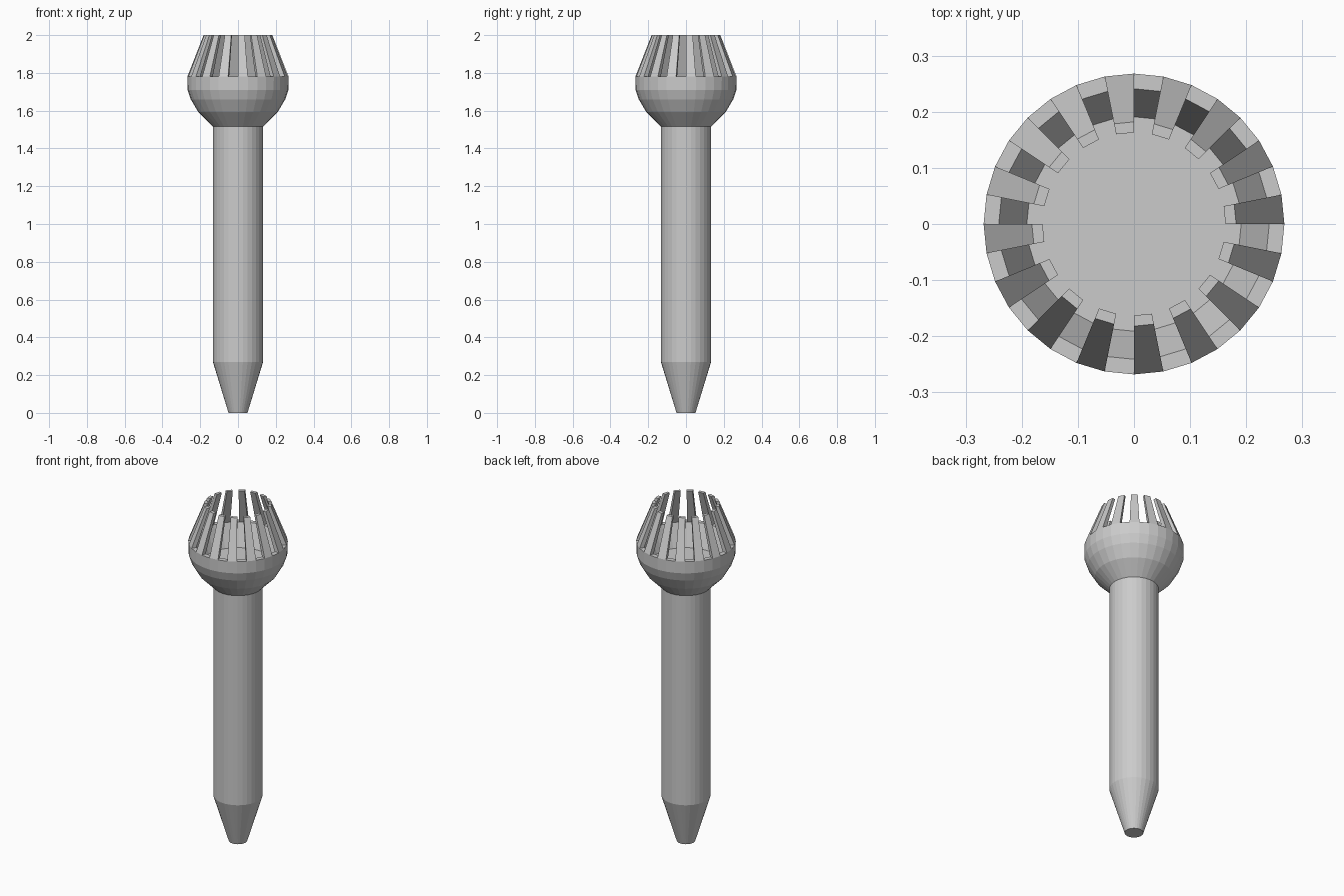
import bpy, bmesh
from math import cos, sin, tau

if "Cube" in bpy.data.objects:
    bpy.data.objects.remove(bpy.data.objects["Cube"])

SIDES = 32


def ring_point(r, z, i):
    a = tau * i / SIDES
    return (r * cos(a), r * sin(a), z)


def finish(bm, name):
    bmesh.ops.recalc_face_normals(bm, faces=bm.faces)
    mesh = bpy.data.meshes.new(name)
    bm.to_mesh(mesh)
    bm.free()
    obj = bpy.data.objects.new(name, mesh)
    bpy.context.collection.objects.link(obj)
    return obj


def lathe(name, profile):
    bm = bmesh.new()
    rings = [[bm.verts.new(ring_point(r, z, i)) for i in range(SIDES)]
             for r, z in profile]
    for low, high in zip(rings, rings[1:]):
        for i in range(SIDES):
            j = (i + 1) % SIDES
            bm.faces.new((low[i], low[j], high[j], high[i]))
    bm.faces.new(rings[0])
    bm.faces.new(rings[-1])
    return finish(bm, name)


# Tapered foot and straight shaft
lathe("shaft", [(0.05, 0), (0.133, 0.27), (0.133, 1.53)])

# Rounded cup with a sunken floor
lathe("cup", [(0.133, 1.515), (0.158, 1.54), (0.21, 1.592), (0.25, 1.66),
              (0.267, 1.71), (0.268, 1.78), (0.241, 1.78), (0.191, 1.65)])

# Crown of inward-leaning prongs on every second side
section = [(0.268, 1.78), (0.182, 2.0), (0.163, 2.0), (0.241, 1.78)]
bm = bmesh.new()
for i in range(0, SIDES, 2):
    a = [bm.verts.new(ring_point(r, z, i)) for r, z in section]
    b = [bm.verts.new(ring_point(r, z, i + 1)) for r, z in section]
    bm.faces.new(a)
    bm.faces.new(b)
    for k in range(4):
        n = (k + 1) % 4
        bm.faces.new((a[k], a[n], b[n], b[k]))
finish(bm, "prongs")
